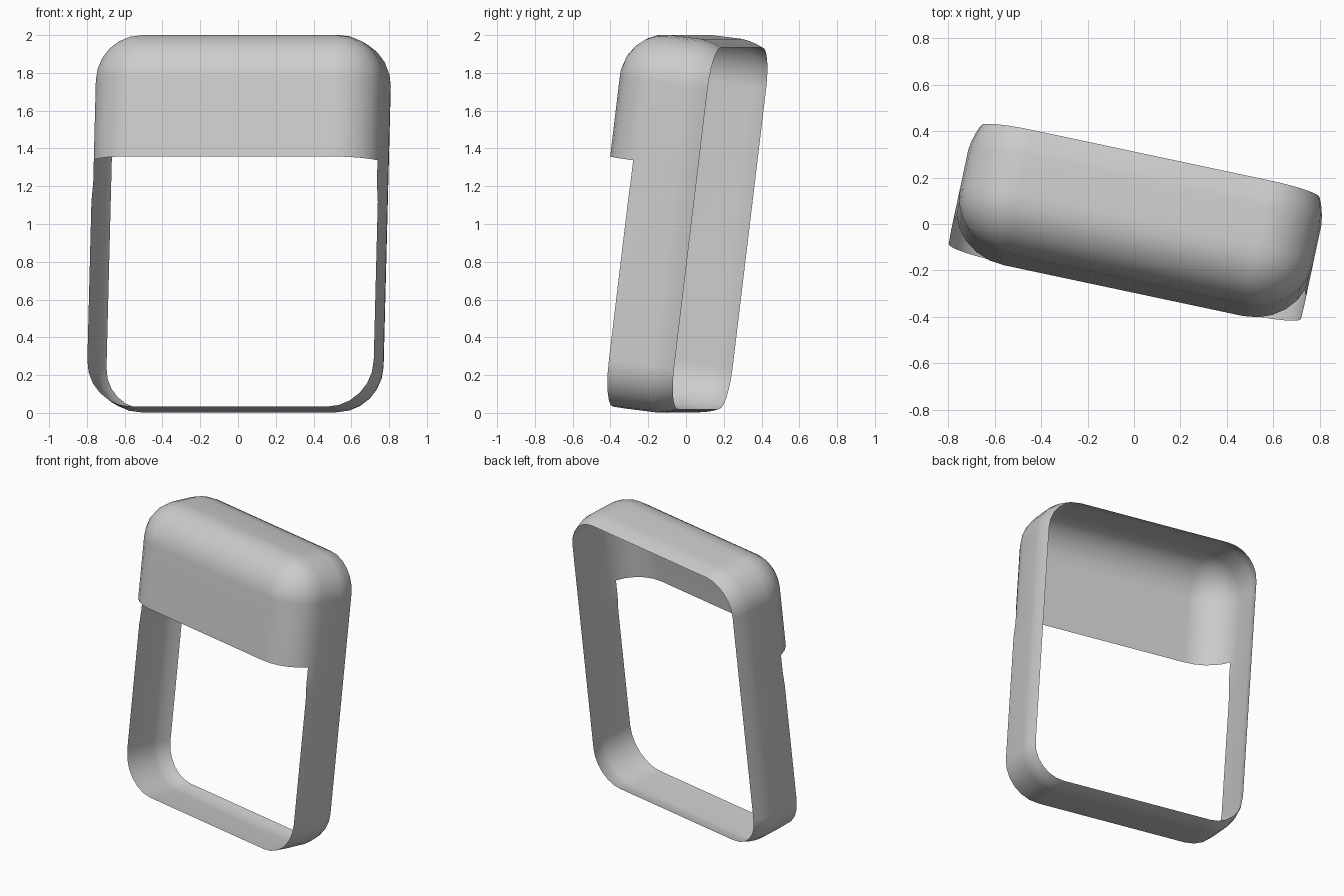
import bpy, bmesh, math
from mathutils import Matrix, Vector

cube = bpy.data.objects.get("Cube")
if cube:
    bpy.data.objects.remove(cube, do_unlink=True)

HALF_W, HALF_H, RADIUS = 0.777, 0.996, 0.25
COVER_BOTTOM, SEGMENTS = 0.32, 6
FILLET_START, RIM_FRONT, COVER_FRONT = -0.1, -0.163, -0.334


def corner(start, cx, cz, inset):
    """Quarter arc of the rounded outline, counter-clockwise from start degrees."""
    r = RADIUS - inset
    angles = [math.radians(start + 90 * i / SEGMENTS) for i in range(SEGMENTS + 1)]
    return [(cx + r * math.cos(a), cz + r * math.sin(a)) for a in angles]


def outline(y, inset, low_inset):
    """Rounded rectangle; the upper part may be inset more than the lower part."""
    cx, cz = HALF_W - RADIUS, HALF_H - RADIUS
    upper, lower = HALF_W - inset, HALF_W - low_inset
    pts = [(upper, COVER_BOTTOM)]
    pts += corner(0, cx, cz, inset) + corner(90, -cx, cz, inset)
    pts += [(-upper, COVER_BOTTOM), (-upper, 0.2), (-lower, 0.1)]
    pts += corner(180, -cx, -cz, low_inset) + corner(270, cx, -cz, low_inset)
    pts += [(lower, 0.1), (upper, 0.2)]
    return [Vector((x, y, z)) for x, z in pts]


def fillet(t):
    """Depth and inset on the rounded front edge of the cover."""
    return (FILLET_START + (COVER_FRONT - FILLET_START) * math.sin(t),
            RADIUS * (1 - math.cos(t)))


bm = bmesh.new()


def bridge(a, b, closed):
    count = len(a) if closed else len(a) - 1
    for i in range(count):
        j = (i + 1) % len(a)
        bm.faces.new((a[i], a[j], b[j], b[i]))


# Closed band, from the tapered back rim to the front rim
rim_t = math.asin((RIM_FRONT - FILLET_START) / (COVER_FRONT - FILLET_START))
stations = [(0.186, 0.032, 0.032), (0.15, 0.017, 0.017), (0.11, 0.006, 0.006),
            (0.07, 0, 0), (FILLET_START, 0, 0), (RIM_FRONT, fillet(rim_t)[1], 0.002)]
rings = [[bm.verts.new(p) for p in outline(*s)] for s in stations]
for a, b in zip(rings, rings[1:]):
    bridge(a, b, True)

# Rounded upper cover, open below
upper_count = 2 * (SEGMENTS + 1) + 2
previous = rings[-1][:upper_count]
for degrees in (30, 45, 60, 75, 90):
    y, inset = fillet(math.radians(degrees))
    strip = [bm.verts.new(p) for p in outline(y, inset, 0)[:upper_count]]
    bridge(previous, strip, False)
    previous = strip
bm.faces.new(previous)
bmesh.ops.remove_doubles(bm, verts=bm.verts, dist=0.0005)
bmesh.ops.recalc_face_normals(bm, faces=bm.faces)
front = min(bm.faces, key=lambda f: f.calc_center_median().y)
if front.normal.y > 0:
    bmesh.ops.reverse_faces(bm, faces=bm.faces)

# Lean back and turn
bm.transform(Matrix.Translation((0.013, 0.0, 1.0))
             @ Matrix.Rotation(math.radians(-12), 4, 'Z')
             @ Matrix.Rotation(math.radians(-7), 4, 'X'))

mesh = bpy.data.meshes.new("casing_shell")
bm.to_mesh(mesh)
bm.free()
shell = bpy.data.objects.new("casing_shell", mesh)
bpy.context.collection.objects.link(shell)

grey = bpy.data.materials.new("light_grey")
grey.use_nodes = True
color = (0.6, 0.6, 0.6, 1)
grey.diffuse_color = color
grey.node_tree.nodes["Principled BSDF"].inputs["Base Color"].default_value = color
mesh.materials.append(grey)

bpy.ops.object.select_all(action='DESELECT')
shell.select_set(True)
bpy.context.view_layer.objects.active = shell
bpy.ops.object.shade_smooth_by_angle(angle=math.radians(40))
weighted = shell.modifiers.new("weighted_normals", 'WEIGHTED_NORMAL')
weighted.keep_sharp = True
